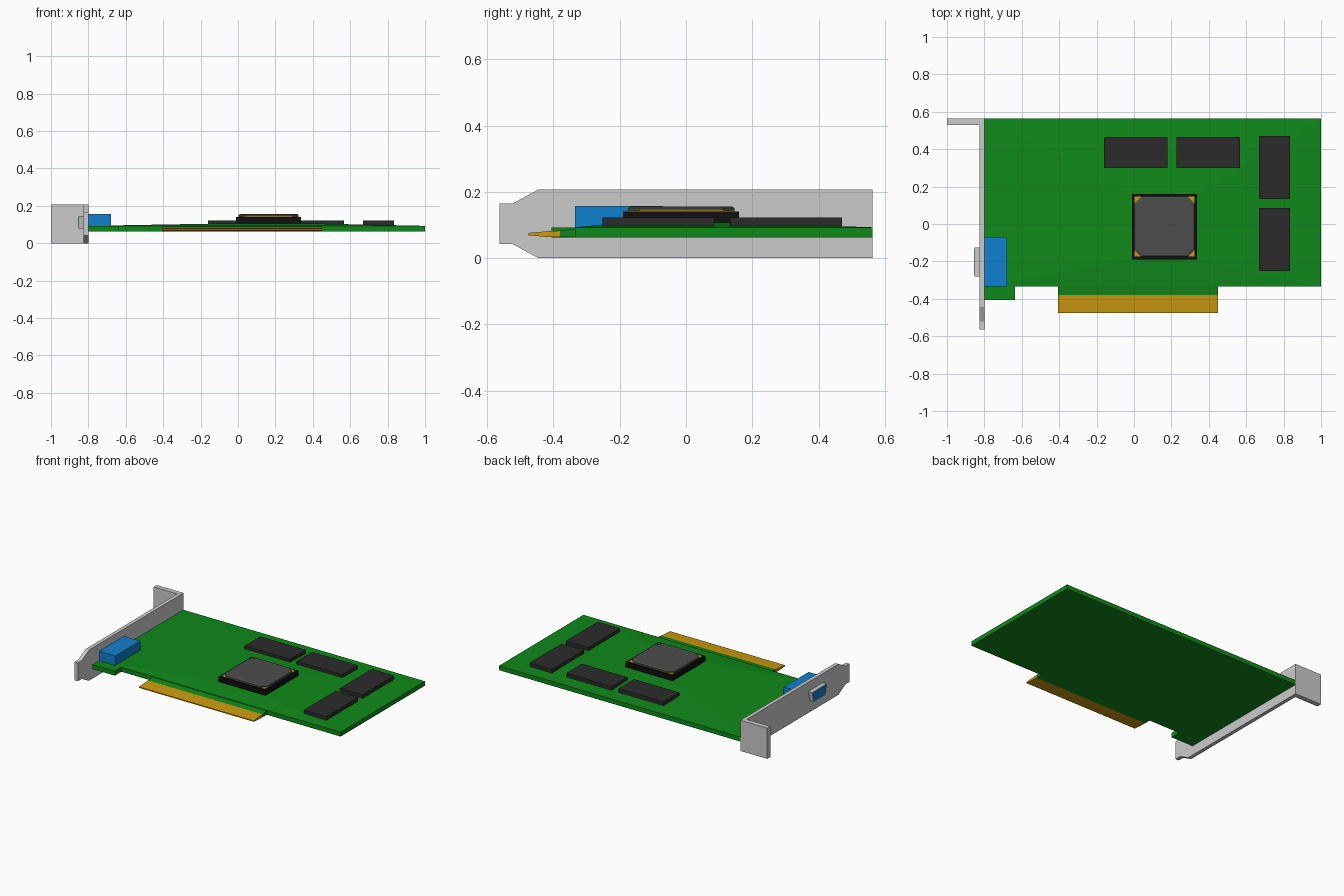
import bpy, bmesh

if "Cube" in bpy.data.objects:
    bpy.data.objects.remove(bpy.data.objects["Cube"])


def material(name, r, g, b):
    m = bpy.data.materials.new(name)
    m.diffuse_color = (r, g, b, 1)
    m.use_nodes = True
    m.node_tree.nodes["Principled BSDF"].inputs["Base Color"].default_value = m.diffuse_color
    return m


GREEN = material("board_green", 0.005, 0.25, 0.01)
GOLD = material("contact_gold", 0.6, 0.32, 0.005)
BLUE = material("socket_blue", 0.005, 0.22, 0.62)
BLACK = material("package_black", 0.005, 0.005, 0.005)
CHIP = material("chip_dark", 0.024, 0.024, 0.024)
LID = material("lid_grey", 0.075, 0.075, 0.075)


def loft(name, rings, mat=None):
    """Closed solid skinned through rings with equal point counts."""
    bm = bmesh.new()
    loops = [[bm.verts.new(p) for p in ring] for ring in rings]
    n = len(loops[0])
    bm.faces.new(loops[0])
    bm.faces.new(loops[-1])
    for lo, hi in zip(loops, loops[1:]):
        for i in range(n):
            j = (i + 1) % n
            bm.faces.new((lo[i], lo[j], hi[j], hi[i]))
    bmesh.ops.recalc_face_normals(bm, faces=bm.faces)
    me = bpy.data.meshes.new(name)
    bm.to_mesh(me)
    bm.free()
    ob = bpy.data.objects.new(name, me)
    bpy.context.collection.objects.link(ob)
    if mat:
        me.materials.append(mat)
    return ob


def prism_z(name, pts, z0, z1, mat=None):
    return loft(name, [[(x, y, z) for x, y in pts] for z in (z0, z1)], mat)


def prism_x(name, pts, x0, x1, mat=None):
    return loft(name, [[(x, y, z) for y, z in pts] for x in (x0, x1)], mat)


def rect(x0, x1, y0, y1):
    return [(x0, y0), (x1, y0), (x1, y1), (x0, y1)]


def chamfered(x0, x1, y0, y1, c):
    return [(x0 + c, y0), (x1 - c, y0), (x1, y0 + c), (x1, y1 - c),
            (x1 - c, y1), (x0 + c, y1), (x0, y1 - c), (x0, y0 + c)]


# Circuit board with the small tab beside the bracket
prism_z("circuit_board", [(-0.80, -0.405), (-0.635, -0.405), (-0.635, -0.335),
                          (1.0, -0.335), (1.0, 0.563), (-0.80, 0.563)],
        0.063, 0.093, GREEN)

# Very shallow rise of the board surface towards the processor
loft("board_rise",
     [[(x, y, 0.093) for x, y in rect(-0.80, 1.0, -0.335, 0.563)],
      [(x, y, 0.107) for x, y in rect(-0.01, 0.34, -0.19, 0.16)]], GREEN)

# Edge connector: green root and tapered gold contacts
prism_x("connector_root", [(-0.335, 0.063), (-0.335, 0.089), (-0.38, 0.083), (-0.38, 0.064)],
        -0.405, 0.45, GREEN)
prism_x("edge_contacts", [(-0.38, 0.064), (-0.38, 0.083), (-0.42, 0.081),
                          (-0.475, 0.076), (-0.475, 0.069), (-0.42, 0.064)],
        -0.405, 0.45, GOLD)

# Bracket plate with narrowed foot, and the folded screw flange
prism_x("bracket_plate", [(0.563, 0), (0.563, 0.207), (-0.445, 0.207), (-0.522, 0.165),
                          (-0.563, 0.165), (-0.563, 0.042), (-0.522, 0.042), (-0.445, 0)],
        -0.825, -0.80)
prism_z("bracket_flange", rect(-1.0, -0.825, 0.53, 0.563), 0, 0.207)

# Video socket: blue body inside, metal shell and blue face outside
prism_z("socket_body", rect(-0.80, -0.68, -0.335, -0.07), 0.09, 0.157, BLUE)
prism_x("socket_shell", [(-0.28, 0.145), (-0.125, 0.145), (-0.14, 0.078), (-0.265, 0.078)],
        -0.854, -0.825)
prism_x("socket_face", [(-0.274, 0.141), (-0.131, 0.141), (-0.145, 0.082), (-0.26, 0.082)],
        -0.856, -0.854, BLUE)

# Processor package: black base, gold corner plate, chamfered lid
prism_z("processor_base", rect(-0.012, 0.338, -0.19, 0.16), 0.095, 0.141, BLACK)
prism_z("processor_corner_plate", rect(0.002, 0.324, -0.175, 0.146), 0.141, 0.143, GOLD)
loft("processor_lid",
     [[(x, y, 0.143) for x, y in chamfered(0.002, 0.324, -0.175, 0.146, 0.035)],
      [(x, y, 0.151) for x, y in chamfered(0.002, 0.324, -0.175, 0.146, 0.035)],
      [(x, y, 0.156) for x, y in chamfered(0.010, 0.316, -0.167, 0.138, 0.035)]], LID)

# Memory chips
for i, r in enumerate([(-0.16, 0.178, 0.30, 0.466), (0.228, 0.566, 0.30, 0.466),
                       (0.668, 0.835, 0.133, 0.471), (0.668, 0.835, -0.252, 0.086)]):
    prism_z(f"memory_chip_{i + 1}", rect(*r), 0.09, 0.122, CHIP)
